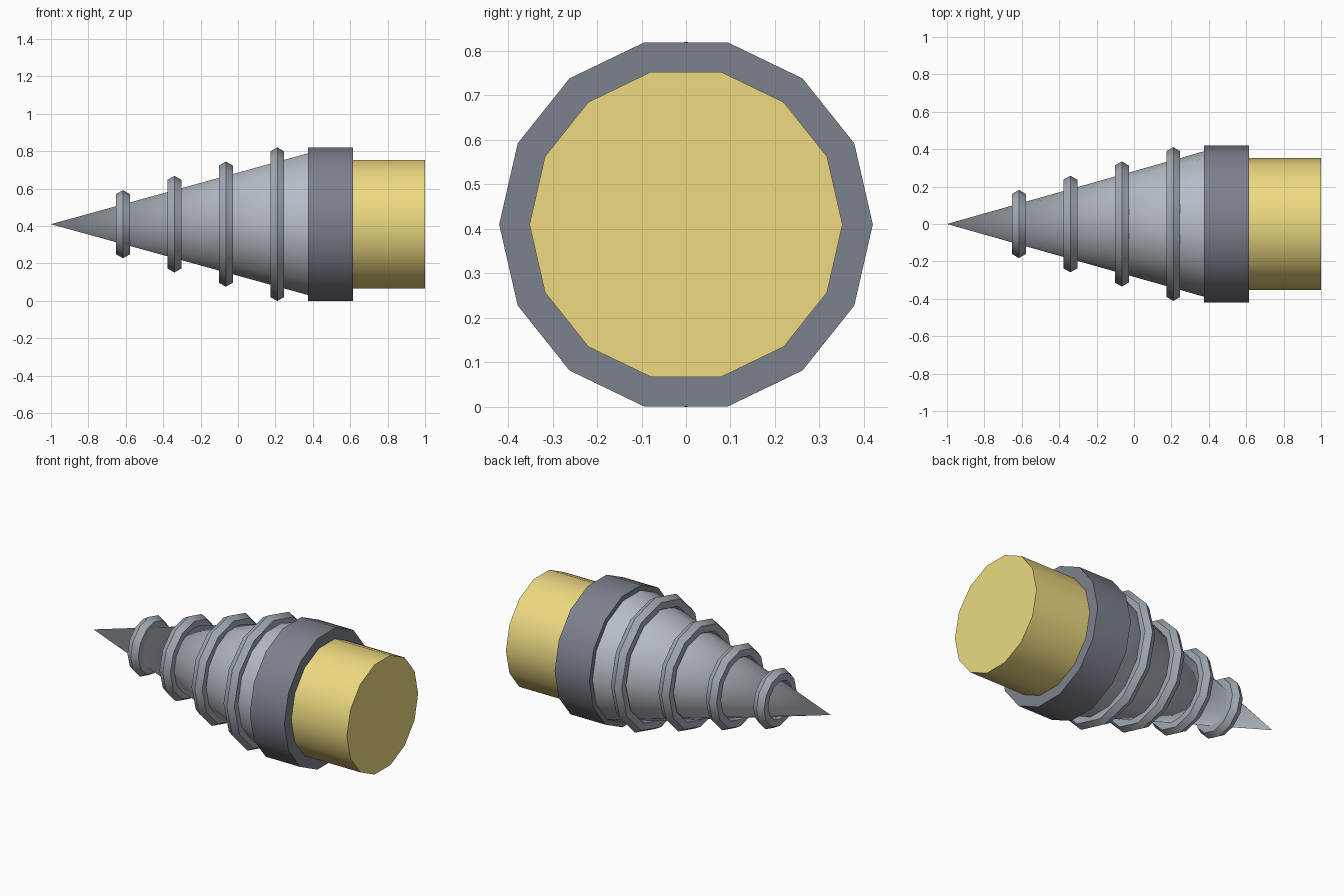
import bpy, math
from mathutils import Matrix

if "Cube" in bpy.data.objects:
    bpy.data.objects.remove(bpy.data.objects["Cube"])

ZC = 0.41      # height of the drill axis
SIDES = 14


def material(name, color):
    m = bpy.data.materials.new(name)
    m.diffuse_color = color
    m.use_nodes = True
    m.node_tree.nodes["Principled BSDF"].inputs["Base Color"].default_value = m.diffuse_color
    return m


steel = material("steel", (0.48, 0.52, 0.57, 1))
ring_grey = material("ring_grey", (0.36, 0.40, 0.45, 1))
dark = material("dark_grey", (0.20, 0.22, 0.26, 1))
yellow = material("yellow", (0.85, 0.70, 0.22, 1))


def finish(name, mat):
    ob = bpy.context.object
    ob.name = name
    # lay the local z axis along +x, keeping a vertex on +y
    ob.data.transform(Matrix(((0, 0, 1, 0), (1, 0, 0, 0), (0, 1, 0, 0), (0, 0, 0, 1))))
    ob.data.materials.append(mat)
    bpy.ops.object.shade_smooth_by_angle(angle=math.radians(40))
    ob.location.z = ZC
    return ob


def tapered(name, x0, x1, r0, r1, mat):
    bpy.ops.mesh.primitive_cone_add(vertices=SIDES, radius1=r0, radius2=r1, depth=x1 - x0)
    ob = bpy.context.object
    # start a corner on the horizontal axis (primitive starts on local y)
    ob.data.transform(Matrix.Rotation(math.radians(90), 4, 'Z'))
    finish(name, mat).location.x = (x0 + x1) / 2


# drill body, collar and rear motor housing
tapered("drill_cone", -1.0, 0.39, 0.0, 0.393, steel)
tapered("collar", 0.375, 0.615, 0.42, 0.42, dark)
tapered("motor_housing", 0.60, 1.0, 0.352, 0.352, yellow)

# thread rings growing towards the collar
for i in range(4):
    bpy.ops.mesh.primitive_torus_add(major_segments=12, minor_segments=6,
                                     major_radius=0.139 + 0.0763 * i, minor_radius=0.043)
    ob = finish(f"thread_ring_{i + 1}", ring_grey)
    ob.data.polygons.foreach_set("use_smooth", [True] * len(ob.data.polygons))
    bpy.ops.object.shade_smooth_by_angle(angle=math.radians(65))
    ob.location.x = -0.615 + 0.275 * i
